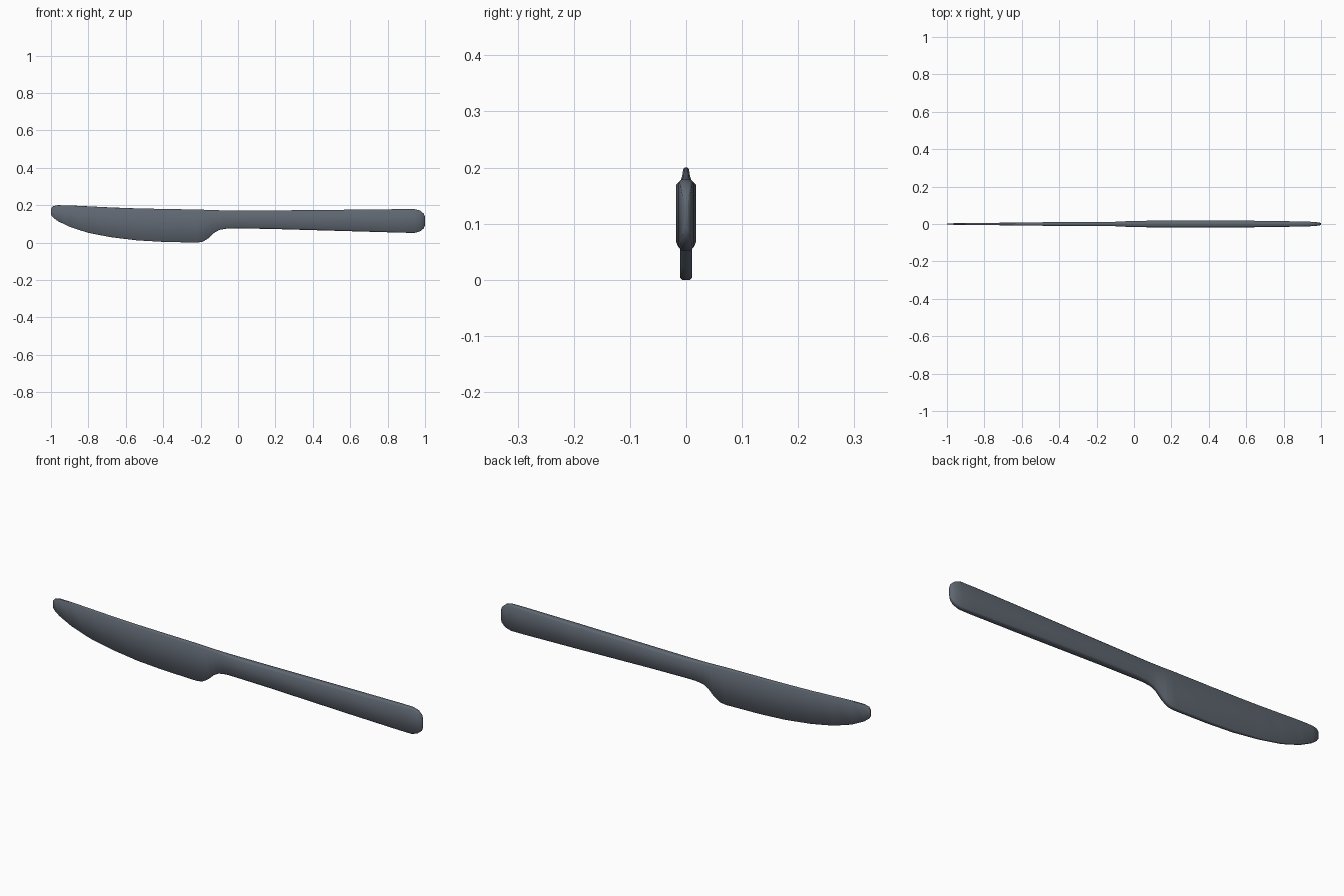
import bpy, bmesh

# Stations along the knife: x, bottom z, top z, half thickness
STATIONS = [
    (-1.00, 0.150, 0.182, 0.003), (-0.99, 0.136, 0.195, 0.004),
    (-0.965, 0.117, 0.201, 0.004), (-0.90, 0.085, 0.200, 0.005),
    (-0.80, 0.053, 0.195, 0.006), (-0.68, 0.030, 0.189, 0.007),
    (-0.54, 0.013, 0.184, 0.009), (-0.40, 0.005, 0.181, 0.010),
    (-0.22, 0.001, 0.178, 0.011), (-0.19, 0.005, 0.177, 0.011),
    (-0.16, 0.023, 0.176, 0.011), (-0.13, 0.052, 0.175, 0.011),
    (-0.10, 0.069, 0.174, 0.012), (-0.06, 0.076, 0.173, 0.014),
    (0.00, 0.077, 0.172, 0.017), (0.18, 0.074, 0.173, 0.018),
    (0.60, 0.062, 0.177, 0.018), (0.88, 0.054, 0.180, 0.014),
    (0.945, 0.053, 0.180, 0.012), (0.975, 0.062, 0.172, 0.010),
    (0.993, 0.077, 0.156, 0.007), (1.00, 0.095, 0.138, 0.004),
]


def section(x, lo, hi, t):
    """Chamfered rectangle across the knife."""
    c = 0.4 * t
    half = [(t - c, lo), (t, lo + c), (t, hi - c), (t - c, hi)]
    return [(x, y, z) for y, z in half] + [(x, -y, z) for y, z in reversed(half)]


# One-piece blade and handle, lofted through the stations
bm = bmesh.new()
rings = [[bm.verts.new(p) for p in section(*s)] for s in STATIONS]
for a, b in zip(rings, rings[1:]):
    for i in range(8):
        j = (i + 1) % 8
        bm.faces.new((a[i], a[j], b[j], b[i]))
bm.faces.new(rings[0])
bm.faces.new(rings[-1])
lowest = min(v.co.z for v in bm.verts)
bmesh.ops.translate(bm, verts=bm.verts, vec=(0, 0, -lowest))
bmesh.ops.recalc_face_normals(bm, faces=bm.faces)
for f in bm.faces:
    f.smooth = True

mesh = bpy.data.meshes.new("table_knife")
bm.to_mesh(mesh)
bm.free()
steel = bpy.data.materials.new("dark_steel")
steel.diffuse_color = (0.115, 0.135, 0.165, 1)
mesh.materials.append(steel)
knife = bpy.data.objects.new("table_knife", mesh)
bpy.context.collection.objects.link(knife)
